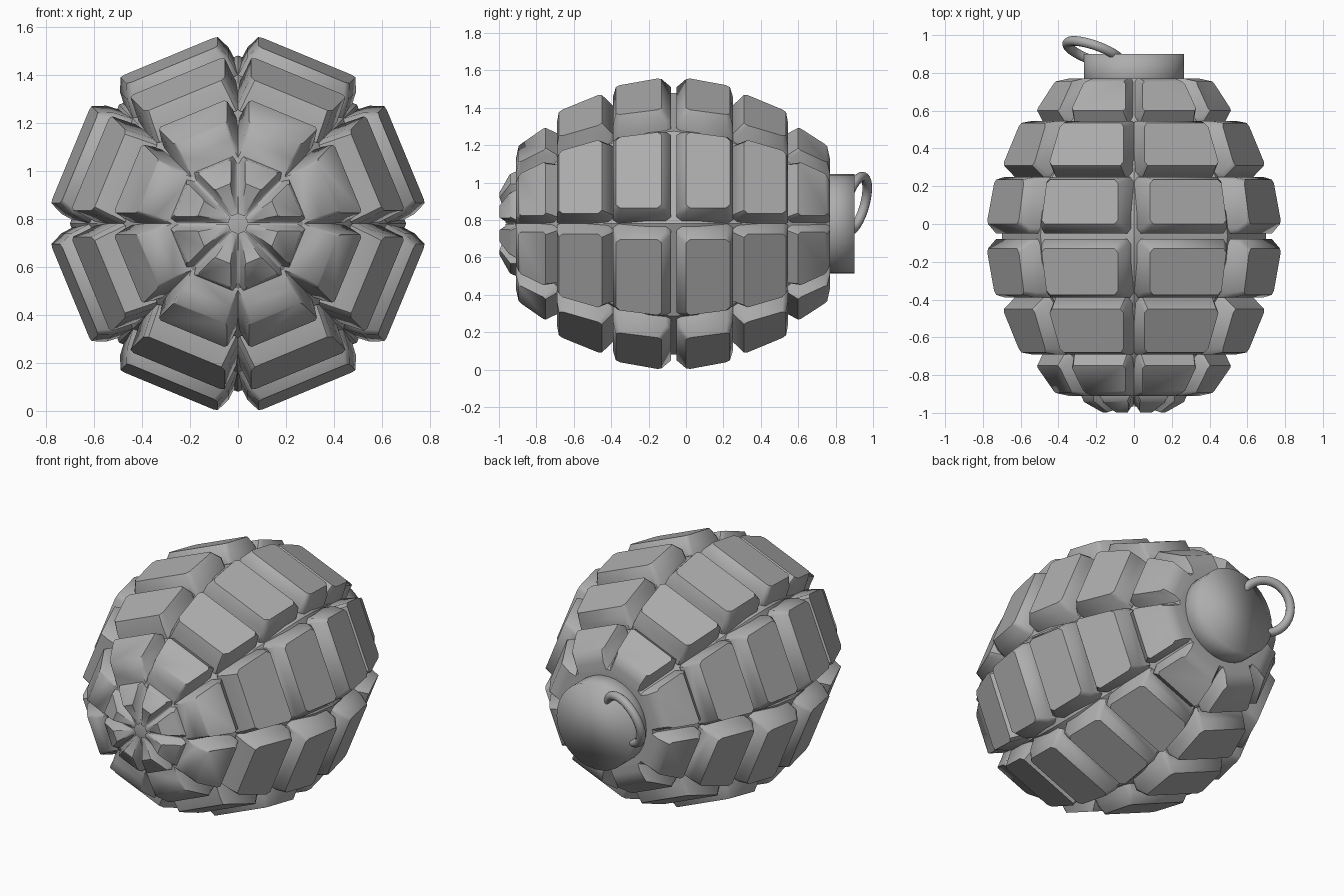
import bpy, bmesh, math
from mathutils import Vector

if "Cube" in bpy.data.objects:
    bpy.data.objects.remove(bpy.data.objects["Cube"])

CZ = 0.78           # height of the body axis (runs along y)
SEG = math.pi / 4   # eight segments around

iron = bpy.data.materials.new("iron grey")
iron.diffuse_color = (0.42, 0.42, 0.42, 1)
iron.use_nodes = True
iron.node_tree.nodes["Principled BSDF"].inputs["Base Color"].default_value = iron.diffuse_color


def finish(bm, name, angle):
    bmesh.ops.recalc_face_normals(bm, faces=bm.faces)
    me = bpy.data.meshes.new(name)
    bm.to_mesh(me)
    bm.free()
    me.materials.append(iron)
    ob = bpy.data.objects.new(name, me)
    bpy.context.collection.objects.link(ob)
    bpy.ops.object.select_all(action='DESELECT')
    ob.select_set(True)
    bpy.context.view_layer.objects.active = ob
    if angle is None:
        bpy.ops.object.shade_smooth()
    else:
        bpy.ops.object.shade_smooth_by_angle(angle=math.radians(angle))
    return ob


def loft(bm, rings):
    """Bridge closed rings of points and cap both ends."""
    vs = [[bm.verts.new(p) for p in r] for r in rings]
    n = len(vs[0])
    for a, b in zip(vs, vs[1:]):
        for i in range(n):
            j = (i + 1) % n
            bm.faces.new((a[i], a[j], b[j], b[i]))
    bm.faces.new(vs[0])
    bm.faces.new(vs[-1])


def circle(y, r, n):
    return [(r * math.cos(2 * math.pi * i / n), y, CZ + r * math.sin(2 * math.pi * i / n))
            for i in range(n)]


# Body core: forms the groove bottoms, corners lie in the lengthwise grooves
bm = bmesh.new()
core = [(-0.955, 0.05), (-0.93, 0.15), (-0.905, 0.27), (-0.69, 0.46), (-0.39, 0.61),
        (-0.20, 0.68), (-0.065, 0.70), (0.06, 0.68), (0.25, 0.61), (0.54, 0.46), (0.77, 0.31)]
loft(bm, [circle(y, r, 8) for y, r in core])
finish(bm, "body_core", 40)


# Raised blocks: each a chamfered plate with clipped corners
def ring(start, end, gap, ang, clip, drop=0.0):
    pts = []
    for t, s in ((0, -1 + clip), (0, 1 - clip), (clip, 1), (1 - clip, 1),
                 (1, 1 - clip), (1, -1 + clip), (1 - clip, -1), (clip, -1)):
        y = start[0] + (end[0] - start[0]) * t
        r = start[1] + (end[1] - start[1]) * t
        half = max(SEG / 2 - math.asin(min(gap / r, 0.33)), 0.03)
        a, h = r * math.cos(half) - drop, r * math.sin(half) * s
        pts.append((a * math.cos(ang) - h * math.sin(ang), y,
                    CZ + a * math.sin(ang) + h * math.cos(ang)))
    return pts


# name, shoulder start/end, top start/end (y, radius), shoulder gap, top gap
ROWS = [
    ("front_petals", (-0.965, 0.06), (-0.905, 0.285), (-0.997, 0.17), (-0.94, 0.27), 0.012, 0.03),
    ("front_end_blocks", (-0.91, 0.35), (-0.69, 0.49), (-0.895, 0.42), (-0.75, 0.52), 0.024, 0.045),
    ("front_blocks", (-0.69, 0.55), (-0.39, 0.64), (-0.68, 0.605), (-0.45, 0.698), 0.028, 0.055),
    ("front_middle_blocks", (-0.39, 0.69), (-0.08, 0.74), (-0.375, 0.742), (-0.13, 0.785), 0.04, 0.085),
    ("rear_middle_blocks", (-0.05, 0.74), (0.25, 0.69), (0.0, 0.785), (0.235, 0.742), 0.04, 0.085),
    ("rear_blocks", (0.25, 0.64), (0.545, 0.55), (0.31, 0.698), (0.535, 0.605), 0.028, 0.055),
    ("rear_end_blocks", (0.545, 0.49), (0.77, 0.35), (0.60, 0.52), (0.755, 0.42), 0.024, 0.045),
]
for name, m0, m1, t0, t1, gap, top_gap in ROWS:
    bm = bmesh.new()
    for k in range(8):
        ang = SEG * (k + 0.5)
        deep = 0.02 if name == "front_petals" else 0.08
        loft(bm, [ring(m0, m1, gap * 0.8, ang, 0.09, deep),
                  ring(m0, m1, gap, ang, 0.09),
                  ring(t0, t1, top_gap, ang, 0.09)])
    finish(bm, name, 48)

# Neck at the rear
bm = bmesh.new()
loft(bm, [circle(0.70, 0.265, 32), circle(0.80, 0.265, 32), circle(0.90, 0.265, 32)])
finish(bm, "neck", None)

# Pull ring, tilted and partly sunk into the neck
bm = bmesh.new()
centre = Vector((-0.21, 0.905, 0.885))
u = Vector((-0.94, 0.34, 0)).normalized()
v = Vector((0.08, 0.25, 0.96))
v = (v - u * v.dot(u)).normalized()
w = u.cross(v)
R, T, N, M = 0.152, 0.026, 40, 12
grid = []
for i in range(N):
    a = 2 * math.pi * i / N
    d = u * math.cos(a) + v * math.sin(a)
    grid.append([bm.verts.new(centre + d * (R + T * math.cos(b)) + w * T * math.sin(b))
                 for b in (2 * math.pi * j / M for j in range(M))])
for i in range(N):
    for j in range(M):
        p, q = grid[i], grid[(i + 1) % N]
        bm.faces.new((p[j], q[j], q[(j + 1) % M], p[(j + 1) % M]))
finish(bm, "pull_ring", None)
